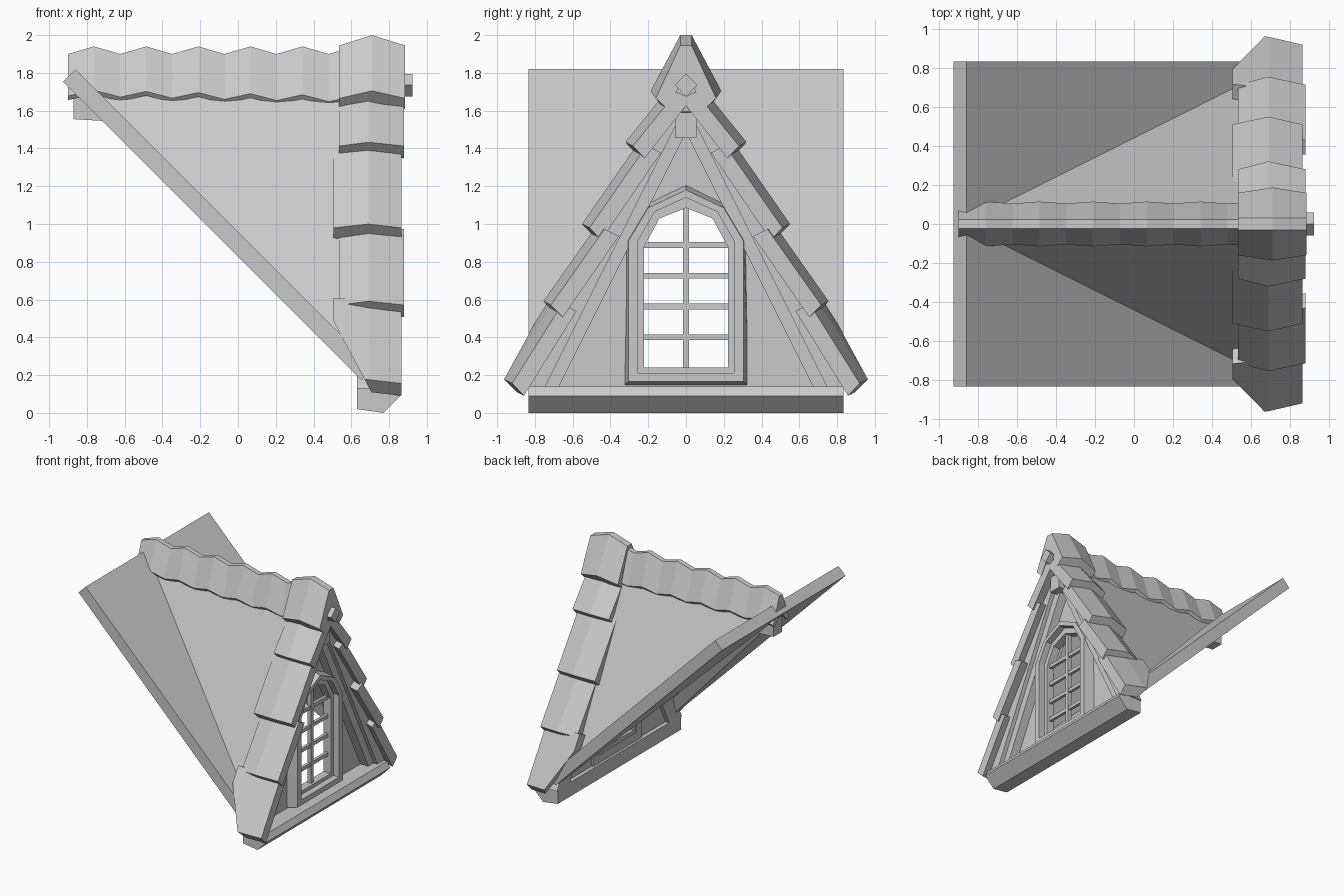
import bpy, bmesh
from math import sqrt
from mathutils import Vector

cube = bpy.data.objects.get("Cube")
if cube:
    bpy.data.objects.remove(cube, do_unlink=True)

grey = bpy.data.materials.new("plain_grey")
grey.use_nodes = True
grey.diffuse_color = (0.59, 0.59, 0.59, 1)
grey.node_tree.nodes["Principled BSDF"].inputs["Base Color"].default_value = (0.59, 0.59, 0.59, 1)

APEX = 1.82          # height of the roof planes at the ridge
SLANT = sqrt(5)      # roof planes drop two for every one across


def finish(name, bm):
    bmesh.ops.recalc_face_normals(bm, faces=bm.faces)
    mesh = bpy.data.meshes.new(name)
    bm.to_mesh(mesh)
    bm.free()
    mesh.materials.append(grey)
    obj = bpy.data.objects.new(name, mesh)
    bpy.context.collection.objects.link(obj)
    return obj


def loft(name, sections, ring=False, clip=None):
    """Skin a list of equal cross-sections; ring joins last to first."""
    bm = bmesh.new()
    rows = [[bm.verts.new(p) for p in s] for s in sections]
    count = len(rows[0])
    pairs = list(zip(rows, rows[1:]))
    if ring:
        pairs.append((rows[-1], rows[0]))
    else:
        bm.faces.new(rows[0])
        bm.faces.new(rows[-1])
    for a, b in pairs:
        for i in range(count):
            j = (i + 1) % count
            bm.faces.new((a[i], a[j], b[j], b[i]))
    if clip:
        geom = bm.verts[:] + bm.edges[:] + bm.faces[:]
        bmesh.ops.bisect_plane(bm, geom=geom, plane_co=clip[0], plane_no=clip[1], clear_outer=True)
        bmesh.ops.holes_fill(bm, edges=[e for e in bm.edges if e.is_boundary])
    return finish(name, bm)


def box(name, x, y, z):
    return loft(name, [[(a, y[0], z[0]), (a, y[1], z[0]), (a, y[1], z[1]), (a, y[0], z[1])] for a in x])


def on_slope(x, s, d, side):
    """Point s down the roof slope and d above its plane."""
    return (x, side * (s + 2 * d) / SLANT, APEX + (d - 2 * s) / SLANT)


# Sloping main roof slab with a triangular notch under the dormer
def slab_section(x, inner, side):
    top = [Vector((x, side * 0.835, 0.96 - x)), Vector((x, side * inner, 0.96 - x))]
    down = Vector((-0.067, 0, -0.067))
    return [top[0], top[1], top[1] + down, top[0] + down]


# Start and end of each verge tile: distance down the slope, height above it
tiles = (((0.13, 0.035), (0.49, 0.114)), ((0.455, 0.05), (0.98, 0.126)),
         ((0.95, 0.052), (1.437, 0.126)), ((1.405, 0.075), (1.90, 0.124)))

for side, word in ((1, "left"), (-1, "right")):
    loft("main_roof_" + word, [slab_section(-0.86, 0, side), slab_section(-0.79, 0, side),
                               slab_section(0.72, 0.77, side)])

    # Dormer roof plane running back into the main roof
    bm = bmesh.new()
    bm.faces.new([bm.verts.new(p) for p in
                  ((0.68, 0, APEX), (0.68, side * 0.795, 0.23), (-0.89, 0, APEX))])
    roof = finish("dormer_roof_" + word, bm)
    thick = roof.modifiers.new("thickness", "SOLIDIFY")
    thick.thickness = 0.02
    thick.offset = 0

    # Stepped barge boards
    for name, d0, d1, front in (("outer_barge_board_", 0.0, -0.085, 0.80),
                                ("inner_barge_board_", -0.08, -0.15, 0.765)):
        order = [(0.63, d0), (front, d0), (front, d1), (0.63, d1)]
        loft(name + word, [[(x, 0, APEX + d * SLANT) for x, d in order],
                           [(x, side * (APEX + d * SLANT - 0.13) / 2, 0.13) for x, d in order]])

    # Overlapping verge tiles, each flaring outward at its lower end
    for i, (start, end) in enumerate(tiles):
        lowest = i == 3
        shift = -0.03 if i % 2 else 0
        across = ((0.535 + shift, 0.025 if lowest else -0.045), (0.69, 0), (0.88 + shift / 2, -0.045))
        sections = []
        for (s, d), slip in ((start, 0), (end, 0.03)):
            outer = [on_slope(x, s, d + e, side) for x, e in across]
            inner = [on_slope(x, s + slip, d + e - 0.085, side) for x, e in reversed(across)]
            sections.append(outer + inner)
        clip = ((0.53, 0, 0.44), (-0.30, 0, -0.16)) if lowest else None
        loft(f"verge_tile_{word}_{i + 1}", sections, clip=clip)


# Ridge tiles: inverted V sections along the ridge
def vee(x, half, top, low, flat, inset, drop):
    inner = half - inset
    return [(x, -half, low), (x, -flat, top), (x, flat, top), (x, half, low),
            (x, inner, low - drop), (x, 0, top - 0.15), (x, -inner, low - drop)]


wave = []
for i in range(12):
    up = i % 2
    wave.append(vee(-0.9 + i * 0.138, 0.105 + 0.01 * up, 1.9 + 0.04 * up,
                    1.678 + 0.033 * up - 0.003 * i, 0.022, 0.018, 0.022))
loft("ridge_tiles", wave)
loft("ridge_cap", [vee(0.535, 0.16, 1.945, 1.665, 0.03, 0.06, 0.055),
                   vee(0.71, 0.187, 2.0, 1.705, 0.03, 0.062, 0.085),
                   vee(0.885, 0.16, 1.945, 1.665, 0.03, 0.06, 0.055)])

# Ridge beams
loft("ridge_pole", [[(x, 0, 1.675), (x, 0.06, 1.735), (x, 0, 1.795), (x, -0.06, 1.735)]
                    for x in (0.5, 0.925)])
loft("ridge_beam", [[(x, -0.055, z - 0.068), (x, 0.055, z - 0.068), (x, 0.055, z + 0.068), (x, -0.055, z + 0.068)]
                    for x, z in ((-0.87, 1.623), (0.83, 1.523))])

# Sill beam
sill = ((0.63, 0.02), (0.77, 0), (0.86, 0.09), (0.83, 0.14), (0.63, 0.14))
loft("sill_beam", [[(x, y, z) for x, z in sill] for y in (-0.835, 0.835)])


# Gable wall and window frames, skinned between matching outlines
def arch(half):
    return list(half) + [(-y, z) for y, z in reversed(half[:-1])]


def frame(name, outer, outer_front, inner, back, front):
    loft(name, [[(back, *o), (front, *f), (front, *i), (back, *i)]
                for o, f, i in zip(arch(outer), arch(outer_front), arch(inner))], ring=True)


gable = ((0.83, 0.12), (0.45, 0.9), (0.35, 1.1), (0, 1.8))
casing = ((0.332, 0.14), (0.318, 0.92), (0.215, 1.11), (0, 1.215))
casing_front = ((0.305, 0.165), (0.305, 0.91), (0.2, 1.085), (0, 1.18))
middle = ((0.255, 0.21), (0.255, 0.91), (0.165, 1.065), (0, 1.14))
opening = ((0.222, 0.24), (0.222, 0.88), (0.14, 1.03), (0, 1.085))
frame("gable_wall", gable, gable, middle, 0.665, 0.69)
frame("window_casing", casing, casing_front, middle, 0.65, 0.78)
frame("window_sash", middle, middle, opening, 0.655, 0.725)

# Glazing bars
box("upright_bar", (0.67, 0.705), (-0.017, 0.017), (0.22, 1.1))
for i in range(4):
    z = 0.4 + i * 0.163
    box(f"cross_bar_{i + 1}", (0.675, 0.7), (-0.23, 0.23), (z - 0.015, z + 0.015))
